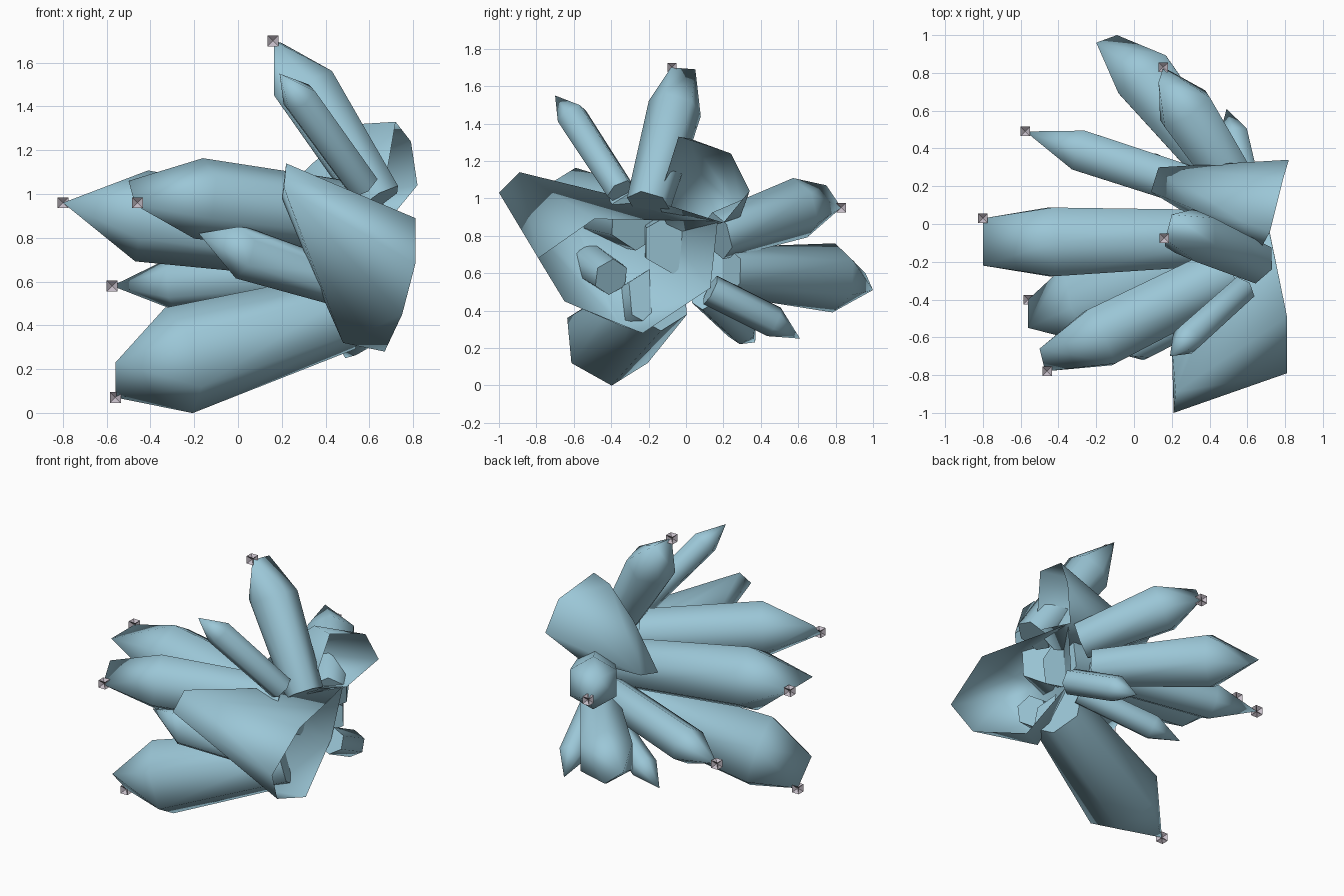
import bpy, bmesh, math
from mathutils import Vector

if "Cube" in bpy.data.objects:
    bpy.data.objects.remove(bpy.data.objects["Cube"])


def material(name, rgb):
    m = bpy.data.materials.new(name)
    m.diffuse_color = (*rgb, 1)
    m.use_nodes = True
    m.node_tree.nodes["Principled BSDF"].inputs["Base Color"].default_value = m.diffuse_color
    return m


ICE = material("pale blue crystal", (0.33, 0.57, 0.68))
STUD = material("pale pinkish grey", (0.56, 0.51, 0.57))


def ring(centre, axis, radius):
    """Hexagonal cross-section square to the crystal's axis."""
    q = axis.to_track_quat('Z', 'Y')
    return [Vector(centre) + q @ Vector((radius * math.cos(math.pi * (k / 3 + 1 / 6)),
                                         radius * math.sin(math.pi * (k / 3 + 1 / 6)), 0))
            for k in range(6)]


def hull(name, points, open_right=False, sharp=62):
    """Faceted crystal skin stretched around a set of corners."""
    bm = bmesh.new()
    for p in points:
        bm.verts.new(p)
    res = bmesh.ops.convex_hull(bm, input=bm.verts)
    spare = {v for v in res["geom_interior"] + res["geom_unused"]
             if isinstance(v, bmesh.types.BMVert)}
    bmesh.ops.delete(bm, geom=list(spare), context='VERTS')
    bmesh.ops.dissolve_limit(bm, angle_limit=0.02, verts=bm.verts, edges=bm.edges)
    bmesh.ops.recalc_face_normals(bm, faces=bm.faces)
    if open_right:  # hollow mouth facing the right side
        bm.normal_update()
        bmesh.ops.delete(bm, geom=[f for f in bm.faces if f.normal.x > 0.72], context='FACES')
    me = bpy.data.meshes.new(name)
    bm.to_mesh(me)
    bm.free()
    me.materials.append(ICE)
    for p in me.polygons:
        p.use_smooth = True
    me.set_sharp_from_angle(angle=math.radians(sharp))
    ob = bpy.data.objects.new(name, me)
    bpy.context.collection.objects.link(ob)


def crystal(name, base, rb, shoulder, rs, *tips):
    axis = Vector(shoulder) - Vector(base)
    hull(name, ring(base, axis, rb) + ring(shoulder, axis, rs) + [Vector(t) for t in tips])


# Six-sided crystals: root, root radius, shoulder, shoulder radius, tip corners
crystal("left_crystal", (0.54, -0.07, 0.76), 0.165, (-0.44, -0.095, 0.9), 0.21,
        (-0.80, 0.03, 0.96), (-0.80, -0.22, 0.96))
crystal("lower_crystal", (0.49, -0.15, 0.465), 0.18, (-0.27, -0.42, 0.24), 0.25,
        (-0.56, -0.40, 0.07), (-0.56, -0.55, 0.23))
crystal("front_left_crystal", (0.5, -0.26, 0.89), 0.17, (-0.18, -0.60, 0.98), 0.185,
        (-0.47, -0.78, 0.95), (-0.50, -0.66, 1.06))
crystal("front_small_crystal", (0.49, -0.40, 0.58), 0.10, (0.02, -0.62, 0.73), 0.12,
        (-0.18, -0.66, 0.82), (0.0, -0.70, 0.85))
crystal("top_crystal", (0.64, -0.2, 0.97), 0.12, (0.32, -0.06, 1.48), 0.145,
        (0.165, -0.08, 1.70), (0.2, 0.05, 1.69), (0.165, -0.12, 1.45))
crystal("top_small_crystal", (0.57, -0.35, 1.04), 0.08, (0.28, -0.61, 1.44), 0.085,
        (0.19, -0.70, 1.55))
crystal("back_left_crystal", (0.45, 0.15, 0.65), 0.12, (-0.29, 0.39, 0.59), 0.125,
        (-0.575, 0.49, 0.58))
crystal("back_upper_crystal", (0.56, 0.17, 0.8), 0.13, (0.27, 0.61, 0.95), 0.165,
        (0.155, 0.83, 0.95), (0.13, 0.75, 1.07))
crystal("back_crystal", (0.5, 0.22, 0.61), 0.13, (0.045, 0.79, 0.575), 0.185,
        (-0.09, 1.0, 0.51), (-0.2, 0.96, 0.60))
crystal("back_lower_crystal", (0.61, 0.13, 0.51), 0.085, (0.53, 0.47, 0.34), 0.085,
        (0.49, 0.61, 0.25))
crystal("under_small_crystal", (0.52, 0.1, 0.48), 0.08, (0.1, 0.30, 0.30), 0.085,
        (-0.06, 0.37, 0.23))

# Two broad hollow crystals that close the cluster on the right
hull("broad_front_crystal", [
    (0.21, -1.0, 1.03), (0.22, -0.89, 1.14), (0.20, -0.64, 0.98), (0.26, -0.72, 0.87),
    (0.81, -0.79, 0.68), (0.81, -0.49, 0.89), (0.75, -0.65, 0.45), (0.67, -0.23, 0.28),
    (0.48, -0.35, 0.32), (0.40, -0.45, 0.5), (0.72, -0.05, 0.88), (0.62, -0.14, 0.37),
    (0.67, 0.17, 0.88), (0.61, 0.13, 0.52), (0.45, -0.2, 0.95)], True, 120)
hull("broad_upper_crystal", [
    (0.82, 0.34, 1.04), (0.79, 0.24, 1.24), (0.72, -0.04, 1.33), (0.56, 0.02, 1.32),
    (0.66, -0.15, 0.98), (0.34, 0.07, 1.14), (0.13, 0.30, 0.92), (0.09, 0.17, 0.90),
    (0.60, 0.29, 0.90), (0.68, 0.2, 0.87), (0.5, -0.08, 0.8)], True, 120)

# Tiny studs on the main tips: cubes with every side pushed in to the centre
for n, p in enumerate([(-0.80, 0.03, 0.96), (0.16, -0.075, 1.70), (-0.46, -0.78, 0.96),
                       (-0.575, 0.49, 0.58), (-0.56, -0.40, 0.07), (0.155, 0.83, 0.95)]):
    bm = bmesh.new()
    bmesh.ops.create_cube(bm, size=0.05)
    for v in bmesh.ops.poke(bm, faces=bm.faces[:])["verts"]:
        v.co *= 0.1
    me = bpy.data.meshes.new(f"tip_stud_{n + 1}")
    bm.to_mesh(me)
    bm.free()
    me.materials.append(STUD)
    stud = bpy.data.objects.new(me.name, me)
    stud.location = p
    bpy.context.collection.objects.link(stud)
